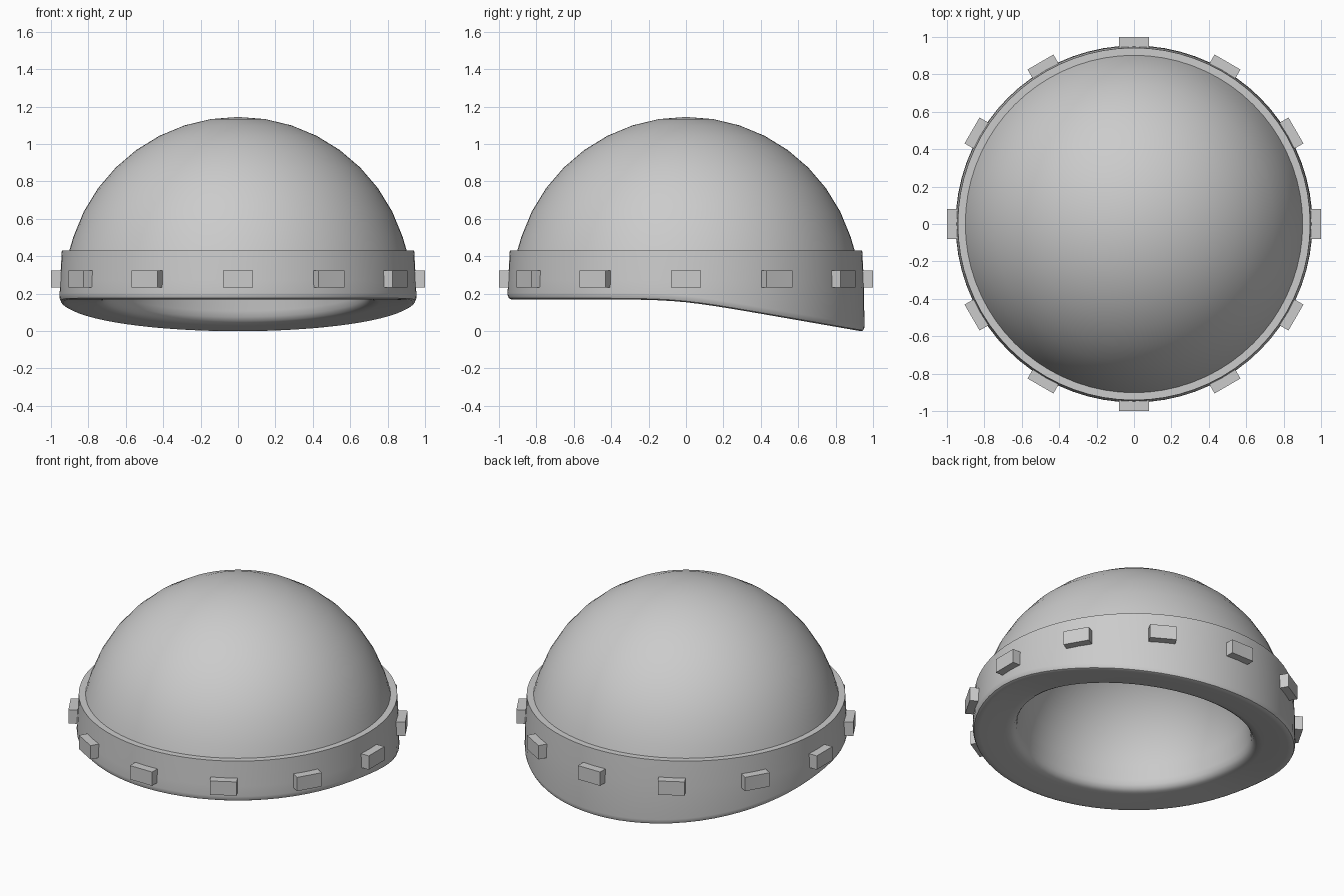
import bpy, bmesh
from math import sin, cos, pi, radians, log, exp
from mathutils import Matrix

if "Cube" in bpy.data.objects:
    bpy.data.objects.remove(bpy.data.objects["Cube"])

SEGS = 72
DOME_Z, DOME_R, INNER_R = 0.22, 0.925, 0.69


def rim_z(y):
    # Brim height: level at the front, blending into a slope down at the back
    return 0.17 - 0.175 * 0.1 * log(1 + exp((y + 0.04) / 0.1))


def finish(bm, name):
    bmesh.ops.recalc_face_normals(bm, faces=bm.faces)
    mesh = bpy.data.meshes.new(name)
    bm.to_mesh(mesh)
    bm.free()
    obj = bpy.data.objects.new(name, mesh)
    bpy.context.collection.objects.link(obj)
    return obj


def arc(radius, angles):
    return [(radius * sin(radians(a)), DOME_Z + radius * cos(radians(a)), False) for a in angles]


# Helmet profile (radius, z, follows_rim): outer dome, band, underside, cavity
profile = arc(DOME_R, range(9, 73, 9))
profile += [(0.902, 0.43, False), (0.942, 0.43, False), (0.951, 0.27, False),
            (0.954, 0.035, True), (0.953, 0.02, True), (0.947, 0.006, True),
            (0.935, 0.0, True), (0.91, 0.0, True), (0.76, 0.0, True),
            (0.73, 0.003, True), (0.71, 0.014, True), (0.697, 0.034, True),
            (0.69, 0.065, True)]
profile += arc(INNER_R, range(81, 0, -9))

bm = bmesh.new()
rings = []
for r, z, on_rim in profile:
    ring = []
    for i in range(SEGS):
        a = 2 * pi * i / SEGS
        x, y = r * cos(a), r * sin(a)
        ring.append(bm.verts.new((x, y, z + rim_z(y) if on_rim else z)))
    rings.append(ring)
for lower, upper in zip(rings, rings[1:]):
    for i in range(SEGS):
        j = (i + 1) % SEGS
        bm.faces.new((lower[i], lower[j], upper[j], upper[i]))
# Close the outer crown and the top of the cavity
for ring, z in ((rings[0], DOME_Z + DOME_R), (rings[-1], DOME_Z + INNER_R)):
    tip = bm.verts.new((0, 0, z))
    for i in range(SEGS):
        bm.faces.new((ring[i], ring[(i + 1) % SEGS], tip))
helmet = finish(bm, "helmet_shell")
bpy.context.view_layer.objects.active = helmet
helmet.select_set(True)
bpy.ops.object.shade_smooth_by_angle(angle=radians(35))

# Twelve rectangular studs around the band
for k in range(12):
    bm = bmesh.new()
    bmesh.ops.create_cube(bm, size=1, matrix=Matrix.Rotation(k * pi / 6, 4, 'Z')
                          @ Matrix.Translation((0.965, 0, 0.278))
                          @ Matrix.Diagonal((0.07, 0.16, 0.09, 1)))
    finish(bm, f"band_stud_{k + 1}")
